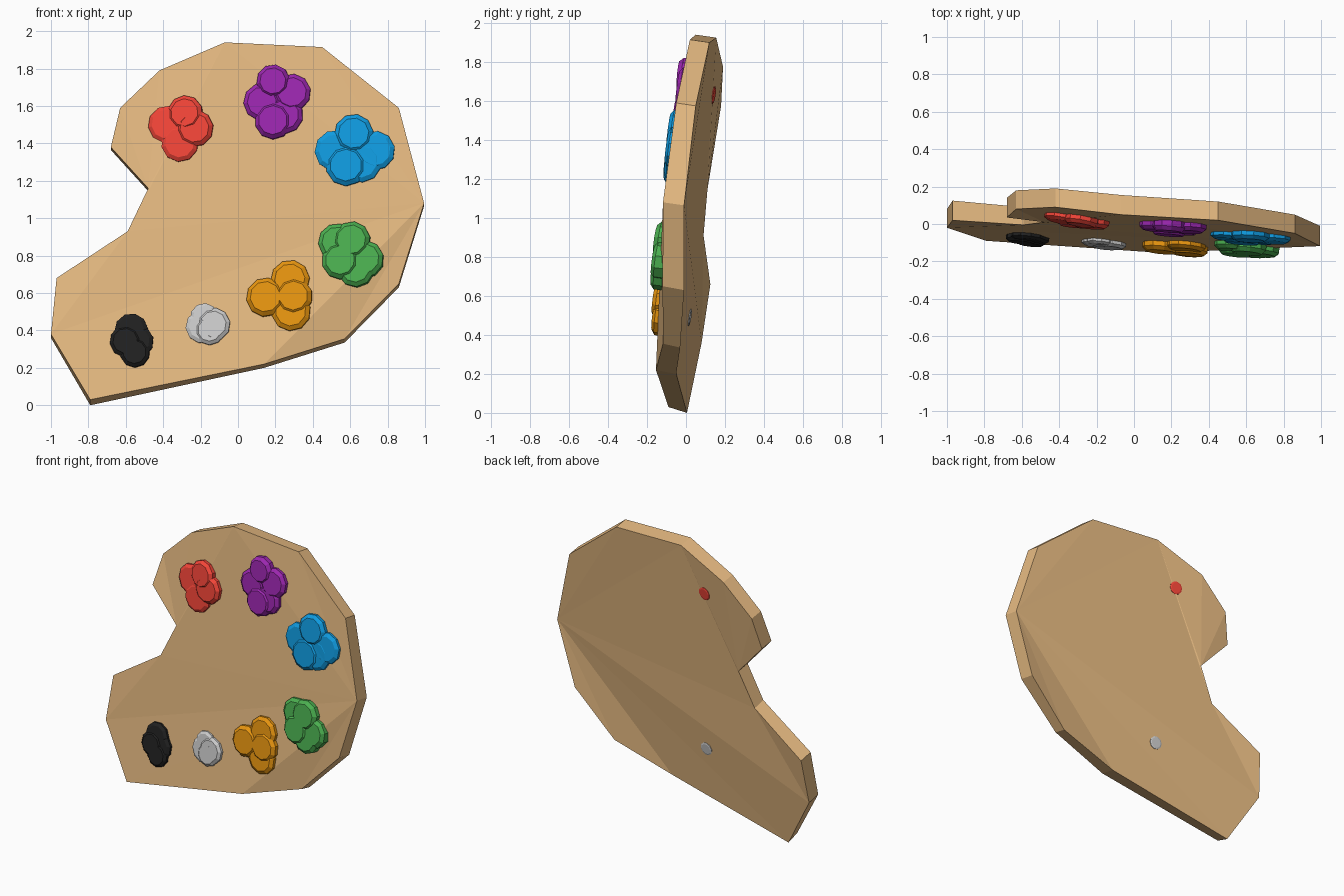
import bpy, bmesh, math
from mathutils import Vector
from mathutils.bvhtree import BVHTree

if "Cube" in bpy.data.objects:
    bpy.data.objects.remove(bpy.data.objects["Cube"])


def finish(bm, name, color):
    bmesh.ops.recalc_face_normals(bm, faces=bm.faces)
    mesh = bpy.data.meshes.new(name)
    bm.to_mesh(mesh)
    mat = bpy.data.materials.new(name + "_mat")
    mat.diffuse_color = (*color, 1)
    mat.use_nodes = True
    mat.node_tree.nodes["Principled BSDF"].inputs["Base Color"].default_value = mat.diffuse_color
    mesh.materials.append(mat)
    bpy.context.collection.objects.link(bpy.data.objects.new(name, mesh))


# Warped board: outline as (x, z, front y, back y)
outline = [
    (-.79, .03, -.09, .005), (-1, .38, -.02, .08), (-.97, .68, .02, .125),
    (-.59, .93, -.005, .09), (-.48, 1.16, .01, .11), (-.68, 1.38, .035, .14),
    (-.63, 1.59, .08, .18), (-.42, 1.79, .09, .19), (-.07, 1.94, .05, .155),
    (.45, 1.915, .02, .12), (.86, 1.59, -.05, .05), (.995, 1.08, -.118, -.01),
    (.86, .65, -.12, -.01), (.57, .355, -.118, -.03), (.14, .22, -.154, -.05)]
fan = [(11, 12, 13), (11, 13, 14), (11, 14, 0), (11, 0, 1), (11, 1, 3), (1, 2, 3),
       (11, 3, 8), (11, 8, 9), (11, 9, 10), (3, 4, 8), (4, 5, 6), (4, 6, 7), (4, 7, 8)]
bm = bmesh.new()
front = [bm.verts.new((x, f, z)) for x, z, f, b in outline]
back = [bm.verts.new((x, b, z - .02 + .005 * (z > 1))) for x, z, f, b in outline]
back[0].co.z = 0
n = len(outline)
for t in fan:
    bm.faces.new([front[i] for i in t])
    bm.faces.new([back[i] for i in reversed(t)])
for i in range(n):
    j = (i + 1) % n
    bm.faces.new((front[i], front[j], back[j], back[i]))
bmesh.ops.recalc_face_normals(bm, faces=bm.faces)
tree = BVHTree.FromBMesh(bm)
finish(bm, "palette_board", (.79, .49, .22))


def surface(x, z, side=-1):
    hit, normal, _, _ = tree.ray_cast(Vector((x, side * 2, z)), Vector((0, -side, 0)))
    return hit, normal


def dollop(bm, center, normal, r, h, phase, sides=10):
    """Flattened round dab with a bevelled top."""
    rot = Vector((0, 0, 1)).rotation_difference(normal)
    rings = []
    for rr, d in ((r, -.03), (r, h * .55), (r * .78, h)):
        rings.append([bm.verts.new(center + rot @ Vector(
            (rr * math.cos(phase + 2 * math.pi * k / sides),
             rr * math.sin(phase + 2 * math.pi * k / sides), d))) for k in range(sides)])
    for a, b in zip(rings, rings[1:]):
        for k in range(sides):
            m = (k + 1) % sides
            bm.faces.new((a[k], a[m], b[m], b[k]))
    bm.faces.new(rings[0][::-1])
    bm.faces.new(rings[-1])


# Paint dabs: colour, height, overlapping discs (x, z, radius), spots showing at the back
paints = {
    "red": ((.9, .06, .04), .04, [(-.38, 1.5, .1), (-.23, 1.48, .1), (-.31, 1.4, .1),
                                  (-.28, 1.56, .095)], [(-.24, 1.63, .045)]),
    "purple": ((.33, .02, .43), .05, [(.13, 1.62, .1), (.19, 1.73, .09), (.29, 1.67, .1),
                                      (.19, 1.52, .1), (.25, 1.55, .1)], []),
    "blue": ((.005, .33, .75), .04, [(.52, 1.36, .11), (.62, 1.45, .105), (.735, 1.36, .105),
                                     (.58, 1.28, .11), (.66, 1.3, .11)], []),
    "green": ((.07, .43, .08), .05, [(.53, .87, .1), (.61, .88, .1), (.68, .78, .1),
                                     (.55, .77, .1), (.63, .73, .1)], []),
    "orange": ((.8, .3, .005), .045, [(.28, .67, .105), (.15, .575, .105), (.285, .5, .105),
                                      (.3, .58, .1)], []),
    "white": ((.55, .55, .55), .03, [(-.19, .42, .09), (-.13, .43, .09), (-.18, .47, .075),
                                     (-.15, .4, .08)], [(-.17, .49, .045)]),
    "black": ((.015, .015, .015), .035, [(-.57, .4, .09), (-.6, .34, .085), (-.54, .34, .09),
                                         (-.55, .28, .08)], [])}
for name, (color, h, discs, spots) in paints.items():
    bm = bmesh.new()
    for i, (x, z, r) in enumerate(discs):
        hit, normal = surface(x, z)
        dollop(bm, hit, normal, r, h * (.8 + .2 * (i % 2)), i * .7)
    for x, z, r in spots:
        hit, normal = surface(x, z, 1)
        dollop(bm, hit, normal, r, .006, 0)
    finish(bm, name + "_paint", color)
